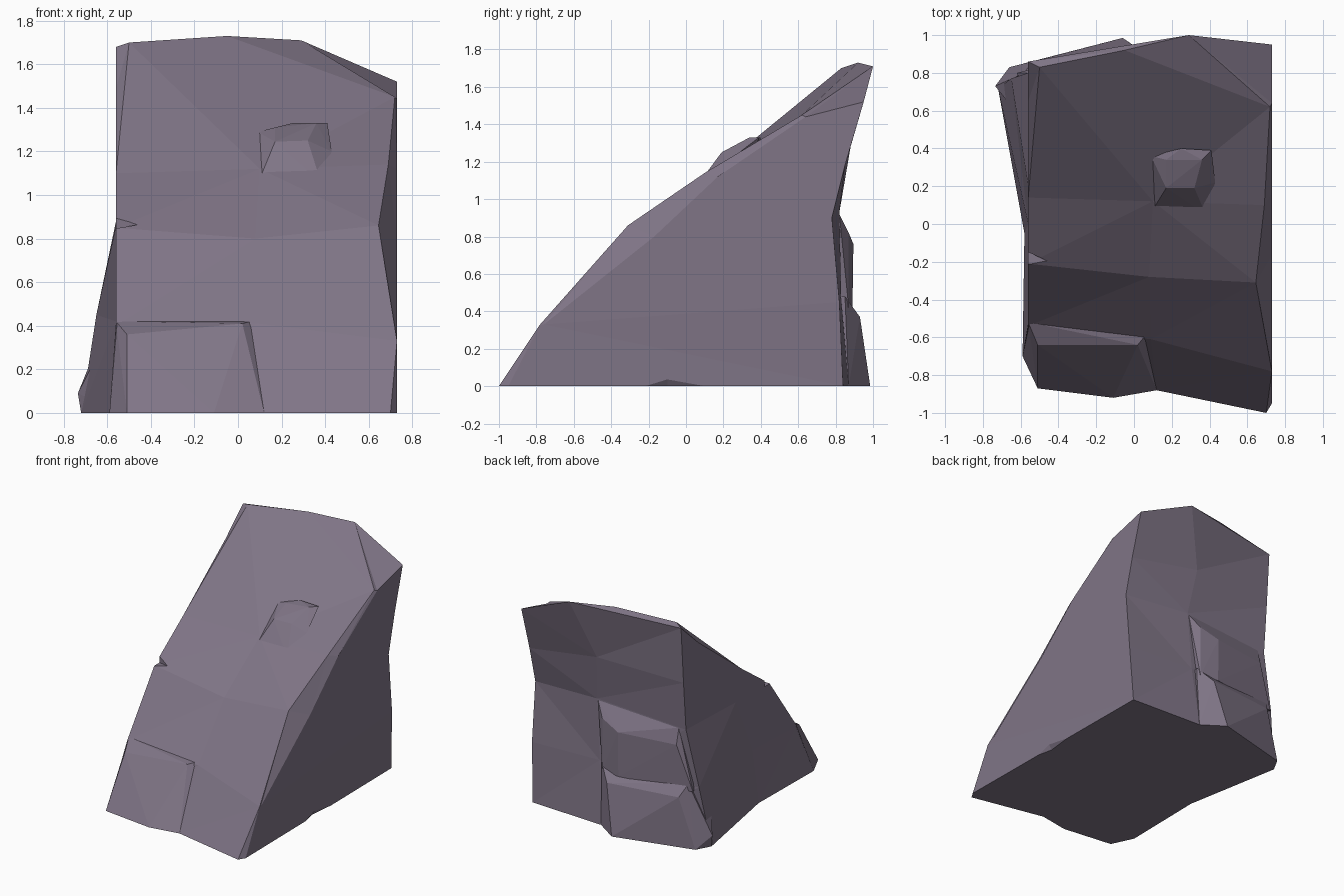
import bpy, bmesh

if "Cube" in bpy.data.objects:
    bpy.data.objects.remove(bpy.data.objects["Cube"])

stone = bpy.data.materials.new("grey_purple_stone")
stone.diffuse_color = (0.215, 0.178, 0.24, 1)
stone.use_nodes = True
stone.node_tree.nodes["Principled BSDF"].inputs["Base Color"].default_value = stone.diffuse_color


def make(name, bm):
    bmesh.ops.recalc_face_normals(bm, faces=bm.faces[:])
    me = bpy.data.meshes.new(name)
    bm.to_mesh(me)
    bm.free()
    me.materials.append(stone)
    ob = bpy.data.objects.new(name, me)
    bpy.context.collection.objects.link(ob)
    return ob


def chunk(name, pts):
    """Convex rock chunk around a few corner points."""
    bm = bmesh.new()
    for p in pts:
        bm.verts.new(p)
    r = bmesh.ops.convex_hull(bm, input=bm.verts[:])
    loose = [v for v in bm.verts if not v.link_faces]
    bmesh.ops.delete(bm, geom=loose, context='VERTS')
    return make(name, bm)


def combine(target, other, op):
    m = target.modifiers.new(op, 'BOOLEAN')
    m.operation, m.object, m.solver = op, other, 'EXACT'
    bpy.context.view_layer.objects.active = target
    bpy.ops.object.modifier_apply(modifier=m.name)
    bpy.data.objects.remove(other)


# Wedge body: rings from the ground up, each running
# front left, front mid, front right, right face, back right, back mid, back left, left mid
rings = [
    [(-.59, -.70, 0), (.12, -.88, 0), (.70, -1, 0), (.73, -.95, 0),
     (.71, .84, 0), (.11, .87, 0), (-.72, .72, 0), (-.58, -.05, 0)],
    [(-.56, -.54, .40), (.09, -.61, .41), (.73, -.78, .33), (.73, -.76, .33),
     (.73, .82, .45), (.15, .83, .47), (-.65, .77, .45), (-.56, 0, .42)],
    [(-.56, -.21, .85), (.08, -.28, .80), (.645, -.31, .86), (.73, -.17, .80),
     (.73, .78, .90), (.18, .82, .93), (-.56, .80, .88), (-.56, .2, .86)],
    [(-.56, .14, 1.10), (.10, .12, 1.12), (.69, .10, 1.14), (.73, .17, 1.12),
     (.73, .85, 1.18), (.14, .88, 1.28), (-.56, .83, 1.25), (-.56, .45, 1.15)],
    [(-.50, .83, 1.70), (-.05, .92, 1.73), (.72, .62, 1.45), (.73, .64, 1.44),
     (.73, .95, 1.52), (.29, 1.0, 1.71), (-.56, .86, 1.68), (-.56, .65, 1.49)],
]
bm = bmesh.new()
loops = [[bm.verts.new(p) for p in ring] for ring in rings]
for a, b in zip(loops, loops[1:]):
    for i in range(8):
        j = (i + 1) % 8
        bm.faces.new((a[i], a[j], b[j], b[i]))
bm.faces.new(loops[0][::-1])
t = loops[-1]
for cap in ((1, 2, 3, 4, 5), (0, 1, 5, 6), (0, 6, 7)):
    bm.faces.new([t[i] for i in cap])
bmesh.ops.triangulate(bm, faces=bm.faces[:])
rock = make("rock_wedge", bm)

# Ledge block at the front foot
combine(rock, chunk("front_ledge", [
    (-.59, -.70, 0), (-.51, -.87, 0), (-.11, -.92, 0), (.12, -.88, 0),
    (-.51, -.64, .36), (.02, -.64, .41), (-.56, -.52, .42), (.06, -.59, .42),
    (-.5, -.3, 0), (.1, -.3, 0), (-.5, -.4, .41), (.05, -.4, .41)]), 'UNION')

# Two stepped tiers on the back
combine(rock, chunk("back_upper_tier", [
    (.17, .82, .92), (-.5, .80, .88), (.10, .87, .82), (-.05, .895, .76),
    (-.5, .83, .76), (.10, .87, .42), (-.05, .89, .42), (-.62, .80, .42),
    (.1, .6, .9), (-.5, .6, .85), (.1, .6, .42), (-.55, .6, .42)]), 'UNION')
combine(rock, chunk("back_lower_tier", [
    (.12, .85, .48), (-.58, .80, .47), (.02, .93, .37), (-.54, .86, .38),
    (-.06, .985, 0), (-.66, .83, 0), (.11, .87, 0), (-.735, .73, .09),
    (-.72, .72, 0), (.05, .5, .45), (-.55, .5, .45), (.05, .5, 0), (-.55, .5, 0)]), 'UNION')

# Raised lump on the slope
combine(rock, chunk("slope_lump", [
    (.09, .36, 1.29), (.25, .40, 1.33), (.41, .39, 1.33), (.43, .22, 1.20),
    (.38, .05, 1.06), (.09, .06, 1.05), (.17, .19, 1.245), (.32, .19, 1.25),
    (.36, .34, 1.33), (.17, .34, 1.31), (.25, .3, 1.0)]), 'UNION')

# Chipped notch on the left edge and undercut at the right foot
combine(rock, chunk("notch_cutter", [
    (-.6, -.4, .84), (-.6, -.4, .93), (-.45, -.20, .865), (-.45, -.4, .865),
    (-.6, -.13, .84), (-.6, -.13, .91)]), 'DIFFERENCE')
combine(rock, chunk("undercut_cutter", [
    (.75, -.38, -.01), (.75, -.1, .08), (.75, .46, -.01), (.69, -.1, -.01)]), 'DIFFERENCE')

for p in rock.data.polygons:
    p.use_smooth = False
    p.material_index = 0
